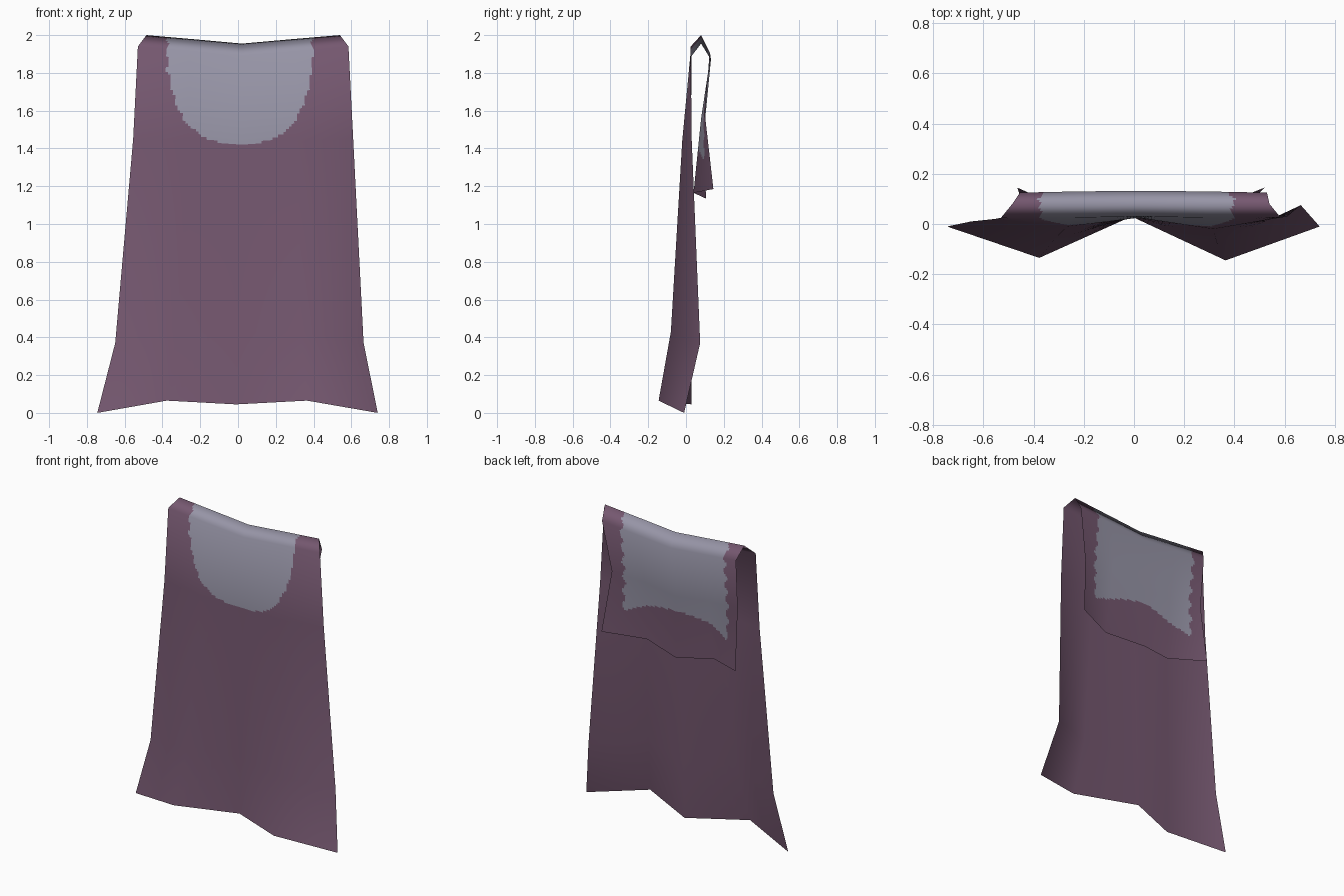
import bpy
import math
from mathutils import Vector

if "Cube" in bpy.data.objects:
    bpy.data.objects.remove(bpy.data.objects["Cube"])


def material(name, rgb):
    m = bpy.data.materials.new(name)
    m.diffuse_color = (*rgb, 1)
    m.use_nodes = True
    m.node_tree.nodes["Principled BSDF"].inputs["Base Color"].default_value = m.diffuse_color
    return m


# Cross rows of the cloth, front hem -> over the fold -> back hem.
# Each row: left, middle, right x; five y values; edge, quarter, middle z
ROWS = [
    ((-.745, -.01, .74), (-.01, -.135, .03, -.145, -.01), (.0, .065, .045)),
    ((-.65, .0, .665), (.01, -.07, .03, -.08, .075), (.37, .43, .42)),
    ((-.555, .02, .61), (.02, -.01, .025, -.02, .03), (1.45, 1.44, 1.42)),
    ((-.53, .02, .585), (.025, .025, .03, .025, .025), (1.94, 1.915, 1.89)),
    ((-.485, .02, .54), (.08, .08, .08, .08, .08), (2.0, 1.978, 1.955)),
    ((-.455, .02, .53), (.125, .13, .132, .13, .125), (1.91, 1.89, 1.87)),
    ((-.45, .01, .475), (.10, .08, .10, .08, .10), (1.58, 1.56, 1.54)),
    ((-.465, .0, .52), (.145, .04, .105, .04, .145), (1.185, 1.165, 1.135)),
]
STEPS = [4, 60, 36, 6, 6, 24, 28]   # cuts between rows
COLS = 20                           # cuts between the five columns


def control_row(xs, ys, zs):
    l, m, r = xs
    x5 = (l, (l + m) / 2, m, (m + r) / 2, r)
    z5 = (zs[0], zs[1], zs[2], zs[1], zs[0])
    return [Vector(p) for p in zip(x5, ys, z5)]


ctrl = [control_row(*r) for r in ROWS]
NR, NC = len(ctrl), 5


def control_normal(i, j):
    # average of the normals of the touching panels
    n = Vector()
    for a in (i - 1, i):
        for b in (j - 1, j):
            if 0 <= a < NR - 1 and 0 <= b < NC - 1:
                d1 = ctrl[a + 1][b + 1] - ctrl[a][b]
                d2 = ctrl[a + 1][b] - ctrl[a][b + 1]
                n += d1.cross(d2).normalized()
    return n.normalized()


norm = [[control_normal(i, j) for j in range(NC)] for i in range(NR)]


def blend(grid, i, s, j, t):
    return (grid[i][j].lerp(grid[i][j + 1], t)).lerp(
        grid[i + 1][j].lerp(grid[i + 1][j + 1], t), s)


def is_grey(c, row):
    # rounded patch on the front, arched panel with scalloped sides on the back
    if row < 4:
        ripple = .008 * math.sin(c.z * 70)
        return (abs((c.x - .01) / (.385 + ripple)) ** 2.6
                + (max(0, 1.97 - c.z) / .545) ** 2.6) < 1
    half = .38 + .012 * math.sin(c.z * 65)
    return abs(c.x - .01) < half and c.z > 1.44 - .1 * (c.x / .38) ** 2


# Fine grid positions
vs = [(i, k / n) for i, n in enumerate(STEPS) for k in range(n)] + [(NR - 2, 1)]
us = [(j, k / COLS) for j in range(NC - 1) for k in range(COLS)] + [(NC - 2, 1)]
verts = [blend(ctrl, i, s, j, t) for i, s in vs for j, t in us]
normals = [blend(norm, i, s, j, t).normalized() for i, s in vs for j, t in us]
W = len(us)
faces = [(r * W + c, r * W + c + 1, (r + 1) * W + c + 1, (r + 1) * W + c)
         for r in range(len(vs) - 1) for c in range(W - 1)]

# Draped cloth
mesh = bpy.data.meshes.new("draped_cloth")
mesh.from_pydata(verts, [], faces)
mesh.materials.append(material("plum cloth", (.18, .098, .163)))
mesh.materials.append(material("grey patch", (.31, .30, .385)))
for p in mesh.polygons:
    p.use_smooth = True
    row = vs[p.index // (W - 1)][0]
    p.material_index = 1 if is_grey(p.center, row) else 0
mesh.update()
mesh.normals_split_custom_set_from_vertices(normals)
cloth = bpy.data.objects.new("draped_cloth", mesh)
bpy.context.collection.objects.link(cloth)
